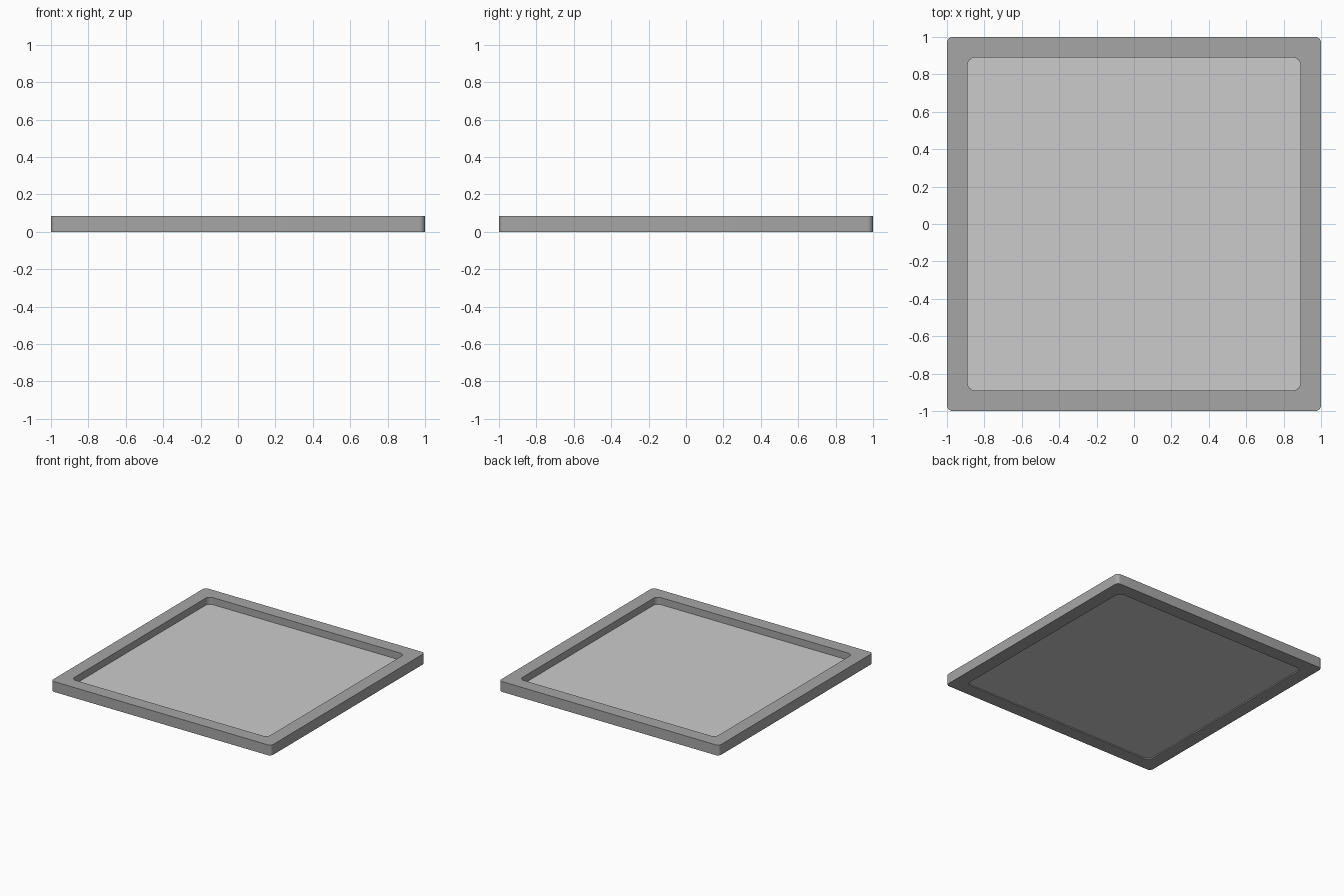
import bpy, bmesh, math

if "Cube" in bpy.data.objects:
    bpy.data.objects.remove(bpy.data.objects["Cube"])

H = 0.085          # frame height
SEG = 8            # segments per rounded corner


def rounded_square(half, r):
    """Counter-clockwise outline of a square with rounded corners."""
    pts = []
    for k, (sx, sy) in enumerate([(1, 1), (-1, 1), (-1, -1), (1, -1)]):
        for i in range(SEG + 1):
            a = math.pi / 2 * (k + i / SEG)
            pts.append((sx * (half - r) + r * math.cos(a),
                        sy * (half - r) + r * math.sin(a)))
    return pts


def finish(bm, name, grey):
    bmesh.ops.recalc_face_normals(bm, faces=bm.faces)
    me = bpy.data.meshes.new(name)
    bm.to_mesh(me)
    bm.free()
    ob = bpy.data.objects.new(name, me)
    bpy.context.collection.objects.link(ob)
    mat = bpy.data.materials.new(name + "_grey")
    mat.diffuse_color = (grey, grey, grey, 1)
    mat.use_nodes = True
    mat.node_tree.nodes["Principled BSDF"].inputs["Base Color"].default_value = mat.diffuse_color
    me.materials.append(mat)
    bpy.ops.object.select_all(action='DESELECT')
    ob.select_set(True)
    bpy.context.view_layer.objects.active = ob
    bpy.ops.object.shade_smooth_by_angle(angle=math.radians(30))


def ring(bm, outline, z):
    return [bm.verts.new((x, y, z)) for x, y in outline]


def bridge(bm, a, b):
    n = len(a)
    for i in range(n):
        j = (i + 1) % n
        bm.faces.new((a[i], a[j], b[j], b[i]))


outer = rounded_square(1.0, 0.03)
inner = rounded_square(0.89, 0.04)

# Frame: closed loop of outer wall, top rim, inner wall, underside
bm = bmesh.new()
loops = [ring(bm, outer, 0), ring(bm, outer, H), ring(bm, inner, H), ring(bm, inner, 0)]
for i in range(4):
    bridge(bm, loops[i], loops[(i + 1) % 4])
finish(bm, "frame", 0.38)

# Panel: thin slab filling the opening, just above the underside
bm = bmesh.new()
low, high = ring(bm, inner, 0.009), ring(bm, inner, 0.027)
bridge(bm, low, high)
bm.faces.new(low)
bm.faces.new(high)
finish(bm, "panel", 0.8)
